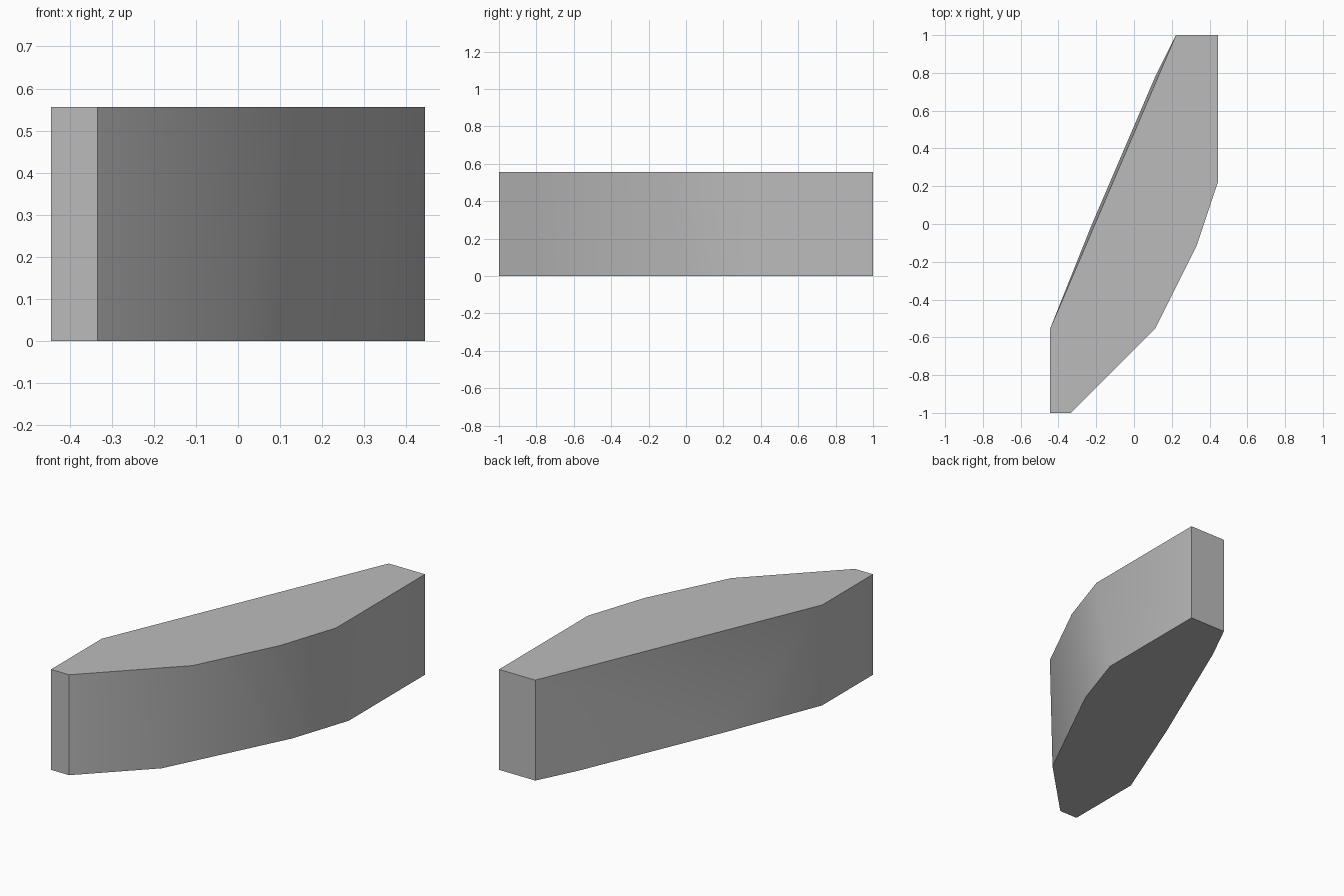
import bpy
import bmesh
import math

cube = bpy.data.objects.get("Cube")
if cube:
    bpy.data.objects.remove(cube, do_unlink=True)

U = 1 / 9          # grid unit of the outlines
HEIGHT = 5 * U

# Plain grey material
grey = bpy.data.materials.new("plain_grey")
grey.use_nodes = True
colour = (0.5, 0.5, 0.5, 1)
grey.diffuse_color = colour
grey.node_tree.nodes["Principled BSDF"].inputs["Base Color"].default_value = colour

# Outlines of the upper and lower faces, in grid units
upper = [(-4, -9), (-3, -9), (1, -5), (3, -1), (4, 2), (4, 9), (2, 9), (-4, -5)]
lower = [(-4, -9), (-3, -9), (0, -6), (3, 0), (4, 3), (4, 9), (2, 9),
         (1, 7), (-2, 0), (-4, -5)]

# Curved block: skin stretched between the two outlines
bm = bmesh.new()
for outline, z in ((upper, HEIGHT), (lower, 0)):
    for x, y in outline:
        bm.verts.new((x * U, y * U, z))
bmesh.ops.convex_hull(bm, input=bm.verts[:])
bmesh.ops.dissolve_limit(bm, angle_limit=math.radians(0.1),
                         verts=bm.verts[:], edges=bm.edges[:])
bmesh.ops.recalc_face_normals(bm, faces=bm.faces[:])
mesh = bpy.data.meshes.new("curved_block")
bm.to_mesh(mesh)
bm.free()
mesh.materials.append(grey)

block = bpy.data.objects.new("curved_block", mesh)
bpy.context.collection.objects.link(block)

# Soft walls, crisp rims and ends
bpy.ops.object.select_all(action='DESELECT')
block.select_set(True)
bpy.context.view_layer.objects.active = block
bpy.ops.object.shade_smooth_by_angle(angle=math.radians(30))
